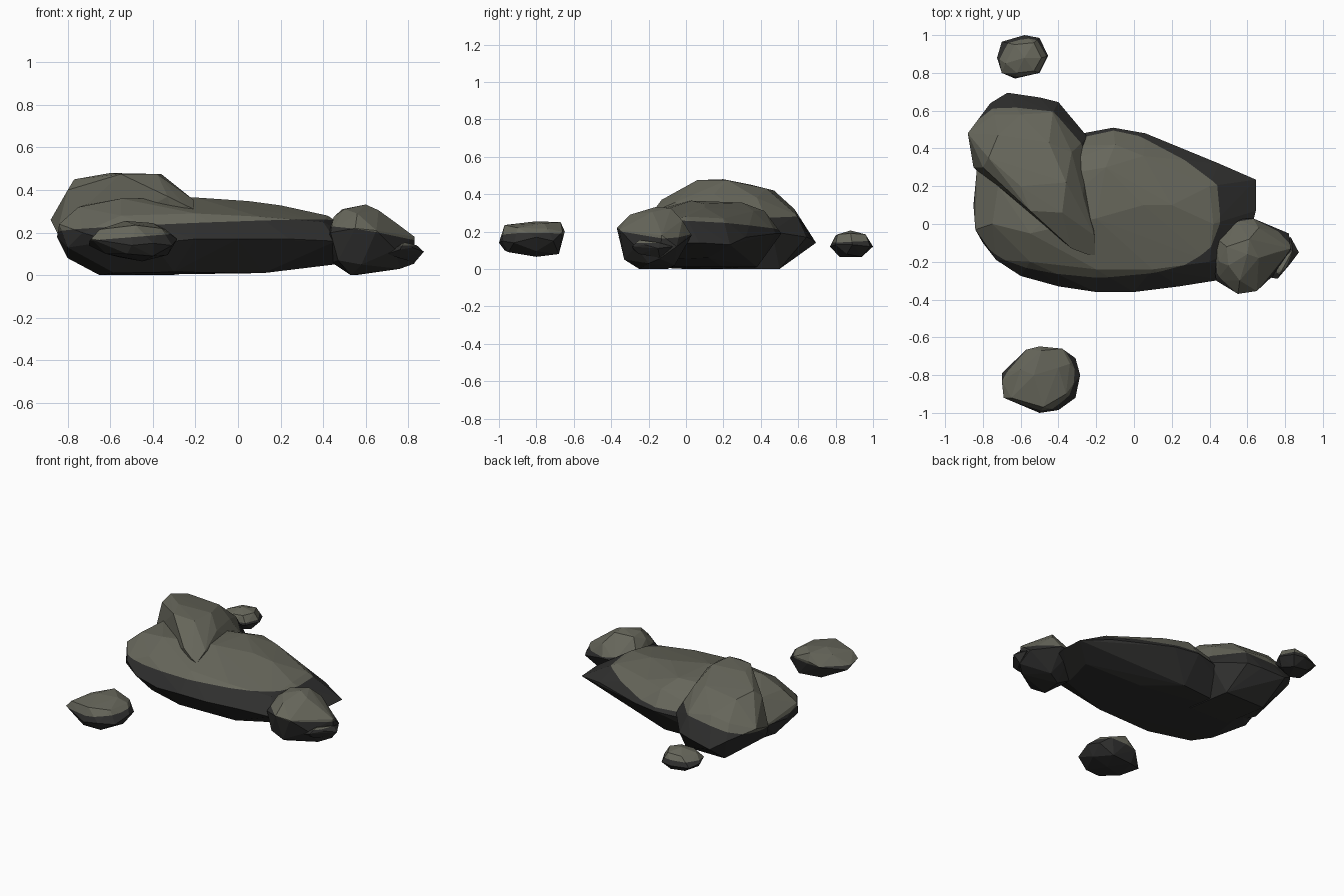
import bpy, bmesh
from mathutils import Vector


def material(name, rgb):
    m = bpy.data.materials.new(name)
    m.diffuse_color = (*rgb, 1)
    return m


PALE = material("weathered_stone", (0.135, 0.135, 0.105))
DARK = material("damp_dark_stone", (0.028, 0.028, 0.027))


def rock(name, points, level, tilt=(0, 0)):
    """Chipped convex stone, cut along a waterline: pale above, dark below."""
    bm = bmesh.new()
    for p in points:
        bm.verts.new(p)
    bmesh.ops.convex_hull(bm, input=bm.verts[:])
    bmesh.ops.delete(bm, geom=[v for v in bm.verts if not v.link_faces], context='VERTS')
    c = sum((v.co for v in bm.verts), Vector()) / len(bm.verts)
    co = Vector((c.x, c.y, level))
    no = Vector((tilt[0], tilt[1], 1)).normalized()
    bmesh.ops.bisect_plane(bm, geom=bm.verts[:] + bm.edges[:] + bm.faces[:],
                           plane_co=co, plane_no=no)
    bmesh.ops.recalc_face_normals(bm, faces=bm.faces[:])
    for f in bm.faces:
        f.material_index = 0 if (f.calc_center_median() - co).dot(no) > 0 else 1
    me = bpy.data.meshes.new(name)
    bm.to_mesh(me)
    bm.free()
    me.materials.append(PALE)
    me.materials.append(DARK)
    ob = bpy.data.objects.new(name, me)
    bpy.context.collection.objects.link(ob)


# Broad flat slab: rim, crown, base
rock("main_slab", [
    (-.85, .1, .18), (-.84, -.03, .24), (-.8, -.1, .13), (-.73, -.19, .2), (-.6, -.275, .16),
    (-.4, -.33, .15), (-.2, -.36, .17), (0, -.36, .17), (.24, -.33, .17), (.46, -.295, .16),
    (.6, -.1, .14), (.645, .07, .14), (.645, .235, .13), (.45, .32, .17),
    (.06, .48, .19), (-.11, .51, .19), (-.28, .46, .17), (-.7, .4, .15), (-.83, .31, .2),
    (-.75, 0, .32), (-.72, .2, .33), (-.55, -.05, .36), (-.2, .03, .365), (-.15, .3, .355),
    (.05, .1, .348), (.05, .36, .31), (-.1, .42, .31), (.2, .1, .328), (.42, 0, .28),
    (.4, .2, .27), (-.55, -.2, .28), (-.2, -.24, .29), (.1, -.24, .275), (.4, -.2, .25),
    (-.65, 0, 0), (-.58, -.13, .01), (-.3, -.22, .015), (.12, -.2, .01), (.12, .2, .01),
    (-.1, .38, .01), (-.6, .35, 0), (.45, -.12, .05), (.5, .12, .06), (-.8, .15, .08),
], .232, (-.04, .05))

# Tall boulder leaning across the slab
rock("tall_boulder", [
    (-.88, .48, .26), (-.76, .64, .2), (-.67, .695, .14), (-.5, .67, .16), (-.4, .645, .17),
    (-.34, .55, .16), (-.245, .46, .2), (-.84, .4, .31), (-.85, .3, .2),
    (-.21, -.06, .355), (-.205, -.165, .31), (-.25, -.16, .33), (-.33, -.13, .37), (-.27, .15, .4),
    (-.38, .06, .475), (-.36, .22, .475), (-.6, .2, .48), (-.55, .07, .475),
    (-.77, .35, .45), (-.72, .47, .42), (-.45, .43, .43), (-.33, .38, .38),
    (-.74, .58, .3), (-.6, .58, .32), (-.43, .59, .29), (-.8, .3, .4),
    (-.3, -.1, .2), (-.8, .25, .1), (-.65, .5, 0), (-.35, .5, 0), (-.6, .2, 0), (-.3, .2, 0),
], .235, (-.1, -.13))

# Knobbly stone at the right-hand end, with a small chip at its nose
rock("end_stone", [
    (.42, -.2, .18), (.435, -.3, .2), (.55, -.37, .22), (.65, -.355, .21), (.70, -.3, .17),
    (.74, -.27, .12), (.83, -.13, .18), (.82, -.05, .12), (.72, -.01, .16),
    (.63, .03, .18), (.54, .025, .18), (.43, -.07, .2), (.45, -.2, .275), (.49, -.12, .31),
    (.5, -.22, .31), (.6, -.16, .332), (.61, -.08, .325), (.66, -.18, .305), (.56, -.3, .29),
    (.75, -.15, .24), (.66, -.02, .26), (.53, -.25, 0), (.55, -.1, 0), (.64, -.22, .015),
    (.64, -.06, .02), (.76, -.2, .03), (.83, -.14, .055), (.47, -.3, .07), (.58, -.33, .05),
    (.44, -.1, .06),
], .2, (.15, .05))
rock("end_stone_nose", [
    (.873, -.15, .11), (.83, -.07, .12), (.82, -.22, .13), (.76, -.29, .12), (.7, -.28, .1),
    (.78, -.25, .155), (.84, -.14, .14), (.83, -.14, .06), (.76, -.25, .08), (.7, -.1, .1),
], .14)

# Loose stone in front
rock("front_loose_stone", [
    (-.70, -.83, .16), (-.69, -.92, .17), (-.5, -1, .14), (-.4, -.985, .15), (-.31, -.92, .14),
    (-.285, -.8, .17), (-.31, -.71, .15), (-.38, -.66, .2), (-.5, -.648, .2), (-.57, -.665, .17),
    (-.7, -.79, .14), (-.65, -.92, .215), (-.48, -.97, .235), (-.36, -.9, .22), (-.4, -.76, .245),
    (-.53, -.8, .255), (-.49, -.67, .25), (-.34, -.74, .215), (-.6, -.77, .23),
    (-.45, -.8, .065), (-.4, -.68, .08), (-.56, -.7, .085), (-.62, -.88, .1), (-.4, -.95, .09),
    (-.33, -.8, .095), (-.52, -.97, .1),
], .18, (-.08, 0))

# Small pebble behind
rock("back_loose_stone", [
    (-.725, .88, .13), (-.7, .965, .12), (-.58, 1, .12), (-.5, .985, .12), (-.455, .89, .13),
    (-.5, .8, .13), (-.63, .77, .12), (-.7, .8, .14), (-.68, .85, .18), (-.63, .95, .18),
    (-.53, .96, .185), (-.49, .88, .19), (-.58, .88, .206), (-.62, .8, .18), (-.53, .81, .185),
    (-.6, .82, .065), (-.54, .94, .065), (-.65, .94, .08), (-.68, .83, .08), (-.5, .86, .08),
], .145, (0, -.05))
